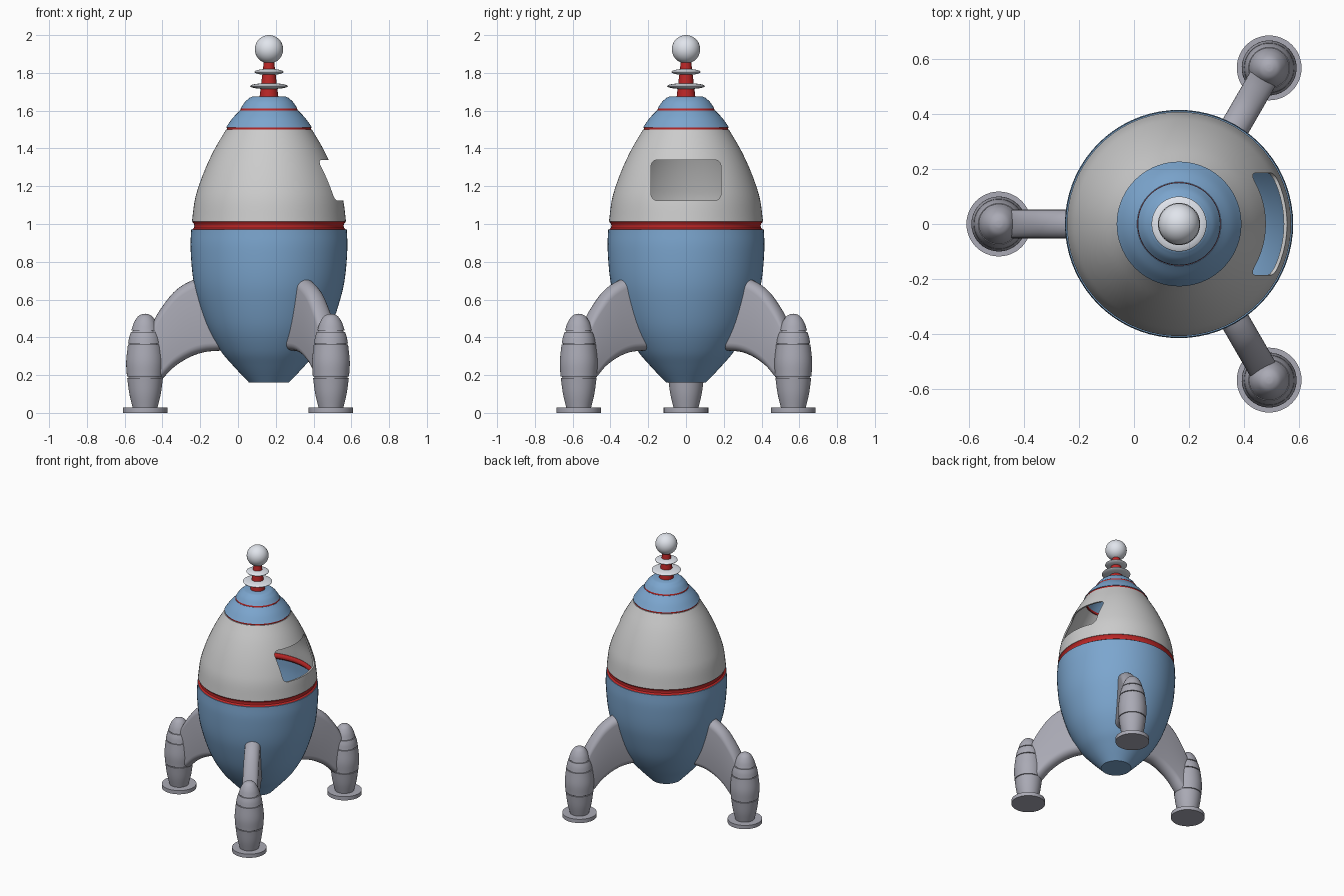
import bpy, bmesh
from math import sin, cos, pi, radians
from mathutils import Vector

if "Cube" in bpy.data.objects:
    bpy.data.objects.remove(bpy.data.objects["Cube"])

CX = 0.164      # hull axis
LEG_R = 0.656   # distance of each foot from the hull axis
WALL = 0.012


def material(name, rgb):
    m = bpy.data.materials.new(name)
    m.diffuse_color = (*rgb, 1)
    m.use_nodes = True
    m.node_tree.nodes["Principled BSDF"].inputs["Base Color"].default_value = m.diffuse_color
    return m


BLUE = material("blue_paint", (0.20, 0.38, 0.62))
RED = material("red_paint", (0.50, 0.02, 0.02))
STEEL = material("leg_steel", (0.40, 0.40, 0.46))
PALE = material("pale_metal", (0.75, 0.78, 0.84))


def spline(pts, n=5):
    """Smooth curve through a few 2D points."""
    p = [Vector(q) for q in pts]
    p = [2 * p[0] - p[1]] + p + [2 * p[-1] - p[-2]]
    out = []
    for i in range(1, len(p) - 2):
        a, b, c, d = p[i - 1:i + 3]
        for k in range(n):
            t = k / n
            out.append(0.5 * (2 * b + (c - a) * t + (2 * a - 5 * b + 4 * c - d) * t * t
                              + (3 * b - a - 3 * c + d) * t ** 3))
    return [tuple(v) for v in out + [p[-2]]]


def finish(name, bm, mat, loc=(0, 0, 0), rot=0):
    bmesh.ops.remove_doubles(bm, verts=bm.verts, dist=1e-5)
    bmesh.ops.recalc_face_normals(bm, faces=bm.faces)
    me = bpy.data.meshes.new(name)
    bm.to_mesh(me)
    bm.free()
    if mat:
        me.materials.append(mat)
    ob = bpy.data.objects.new(name, me)
    ob.location = loc
    ob.rotation_euler.z = rot
    bpy.context.collection.objects.link(ob)
    return ob


def skin(bm, rings, wrap):
    """Quads between successive closed rings of points."""
    vs = [[bm.verts.new(p) for p in r] for r in rings]
    n = len(vs[0])
    for i in range(len(vs) if wrap else len(vs) - 1):
        a, b = vs[i], vs[(i + 1) % len(vs)]
        for j in range(n):
            k = (j + 1) % n
            bm.faces.new((a[j], a[k], b[k], b[j]))
    return vs


def lathe(name, prof, mat, loc=(CX, 0, 0), rot=0, wrap=False, seg=72):
    bm = bmesh.new()
    skin(bm, [[(r * cos(2 * pi * j / seg), r * sin(2 * pi * j / seg), z) for j in range(seg)]
              for r, z in prof], wrap)
    return finish(name, bm, mat, loc, rot)


def shell(name, prof, mat):
    """Thin-walled ring: outer profile plus the same profile moved inwards."""
    return lathe(name, prof + [(r - WALL, z) for r, z in reversed(prof)], mat, wrap=True)


# Lower hull, closed at the bottom and hollow
low = spline([(.105, .16), (.19, .25), (.257, .33), (.325, .45), (.377, .6),
              (.403, .72), (.415, .87), (.412, .97)])
lathe("lower_hull", [(0, .16)] + low + [(r - WALL, z) for r, z in reversed(low[1:])]
      + [(.10, .172), (0, .172)], BLUE)

# Recessed red waist band and upper trim rings
shell("waist_band", [(.410, .968), (.397, .98), (.395, .99), (.397, 1.0), (.406, 1.012)], RED)
shell("lower_nose_ring", [(.222, 1.497), (.222, 1.513)], RED)
shell("upper_nose_ring", [(.152, 1.6), (.148, 1.614)], RED)

# Upper hull with the window cut through it
cabin = shell("upper_hull", spline([(.408, 1.012), (.394, 1.12), (.372, 1.2), (.334, 1.3),
                                    (.286, 1.4), (.227, 1.5)]), None)
bm = bmesh.new()
outline = []
for sy, sz, a0 in ((1, 1, 0), (-1, 1, 90), (-1, -1, 180), (1, -1, 270)):
    for k in range(7):
        a = radians(a0 + 15 * k)
        outline.append((sy * .15 + .035 * cos(a), 1.232 + sz * .073 + .035 * sin(a)))
v = skin(bm, [[(x, y, z) for y, z in outline] for x in (CX + .05, CX + .6)], False)
bm.faces.new(v[0])
bm.faces.new(v[1])
cutter = finish("window_cutter", bm, None)
cutter.hide_render = True
mod = cabin.modifiers.new("window", 'BOOLEAN')
mod.operation = 'DIFFERENCE'
mod.solver = 'EXACT'
mod.object = cutter
bpy.context.view_layer.objects.active = cabin
bpy.ops.object.modifier_apply(modifier=mod.name)
bpy.data.objects.remove(cutter)

# Stepped nose
shell("lower_nose", spline([(.227, 1.512), (.193, 1.56), (.153, 1.602)]), BLUE)
tip = spline([(.150, 1.612), (.128, 1.645), (.103, 1.668)])
lathe("upper_nose", tip + [(.09, 1.674), (0, 1.674), (0, 1.662), (.088, 1.662)]
      + [(r - WALL, z) for r, z in reversed(tip)], BLUE, wrap=True)

# Antenna: red mast, two lens-shaped discs, ball
lathe("antenna_mast", [(0, 1.67), (.05, 1.67), (.026, 1.87), (0, 1.87)], RED, seg=32)
for name, r, z in (("lower_antenna_disc", .1, 1.73), ("upper_antenna_disc", .077, 1.805)):
    lathe(name, [(r * sin(pi * k / 16), z - .016 * cos(pi * k / 16)) for k in range(17)], PALE, seg=48)
lathe("antenna_ball", [(.075 * sin(pi * k / 24), 1.925 - .075 * cos(pi * k / 24))
                       for k in range(25)], PALE, seg=48)

# Pod profile: four bulging sections with thin grooves between
sections = [
    [(.064, .02), (.083, .10), (.095, .186)],
    [(.096, .192), (.100, .27), (.091, .361)],
    [(.090, .367), (.084, .40), (.075, .429)],
    [(.073, .435), (.060, .475), (.040, .508), (.018, .522), (0, .525)],
]
pod = [(0, .02)]
for i, s in enumerate(sections):
    if i:
        pod.append((s[0][0] - .008, s[0][1]))
    pod += spline(s)
    if i < 3:
        pod.append((s[-1][0] - .008, s[-1][1]))

# Strut: rounded section lofted between an upper and a lower curve (radius, z)
upper = spline([(.392, .708), (.45, .680), (.505, .638), (.56, .570), (.604, .50), (.65, .40)])
lower = spline([(.25, .33), (.34, .322), (.42, .295), (.50, .245), (.565, .18), (.62, .13)])

for i, deg in enumerate((180, 60, -60)):
    name = ("left", "back_right", "front_right")[i]
    rot = radians(deg)
    foot = (CX + LEG_R * cos(rot), LEG_R * sin(rot), 0)
    lathe(name + "_pod", pod, STEEL, foot, rot, seg=40)
    lathe(name + "_foot_pad", [(0, 0), (.118, 0), (.118, .028), (0, .028)], STEEL, foot, rot, seg=48)
    bm = bmesh.new()
    rings = []
    for u, l in zip(upper, lower):
        u, l = Vector(u), Vector(l)
        d = (u - l).normalized()
        ring = []
        for end, s in ((u, 1), (l, -1)):
            for k in range(11):
                a = pi * k / 10
                p = end - d * s * .045 * (1 - sin(a))
                ring.append((p.x, s * .053 * cos(a), p.y))
        rings.append(ring)
    v = skin(bm, rings, False)
    bm.faces.new(v[0])
    bm.faces.new(v[-1])
    finish(name + "_strut", bm, STEEL, (CX, 0, 0), rot)

bpy.ops.object.select_all(action='SELECT')
bpy.ops.object.shade_smooth_by_angle(angle=radians(30))
